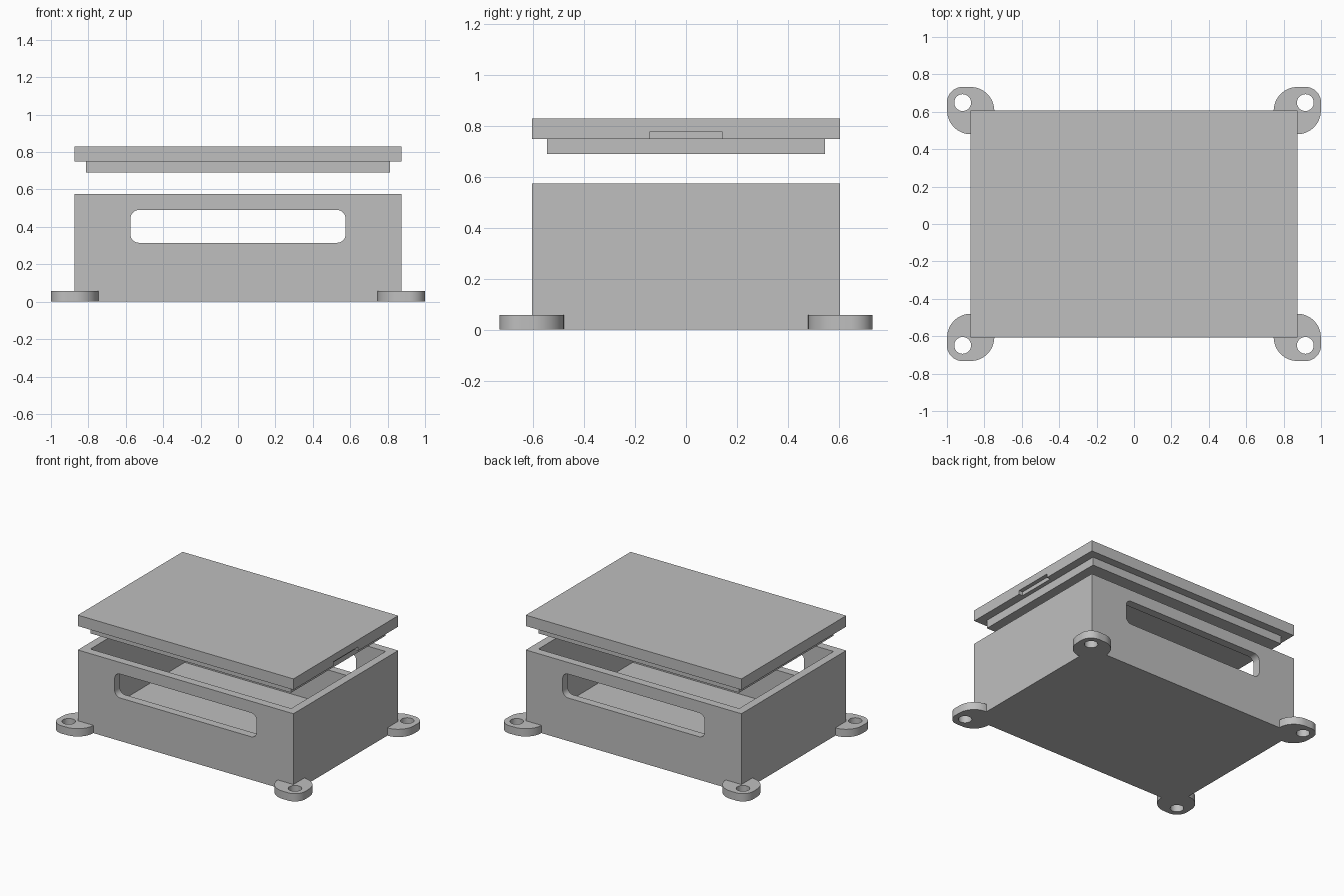
import bpy
import bmesh
from math import cos, sin, pi, radians

if "Cube" in bpy.data.objects:
    bpy.data.objects.remove(bpy.data.objects["Cube"], do_unlink=True)

HX, HY, H = 0.873, 0.606, 0.575      # box half sizes and height
WALL, FLOOR, LUG_H = 0.06, 0.06, 0.057

grey = bpy.data.materials.new("light grey plastic")
grey.use_nodes = True
COLOUR = (0.52, 0.52, 0.52, 1)
grey.diffuse_color = COLOUR
grey.node_tree.nodes["Principled BSDF"].inputs["Base Color"].default_value = COLOUR


def finish(name, bm):
    bmesh.ops.recalc_face_normals(bm, faces=bm.faces)
    mesh = bpy.data.meshes.new(name)
    bm.to_mesh(mesh)
    bm.free()
    mesh.materials.append(grey)
    obj = bpy.data.objects.new(name, mesh)
    bpy.context.collection.objects.link(obj)
    return obj


def block(name, lo, hi):
    bm = bmesh.new()
    bmesh.ops.create_cube(bm, size=1)
    for v in bm.verts:
        for i in range(3):
            v.co[i] = lo[i] if v.co[i] < 0 else hi[i]
    return finish(name, bm)


def prism(name, points, direction):
    """Extrude a closed outline of 3D points along a direction."""
    bm = bmesh.new()
    face = bm.faces.new([bm.verts.new(p) for p in points])
    new = bmesh.ops.extrude_face_region(bm, geom=[face])["geom"]
    bmesh.ops.translate(bm, vec=direction,
                        verts=[g for g in new if isinstance(g, bmesh.types.BMVert)])
    return finish(name, bm)


def arc(cx, cy, r, start, end, steps):
    return [(cx + r * cos(a), cy + r * sin(a))
            for a in (start + (end - start) * i / steps for i in range(steps + 1))]


def boolean(target, tool, operation):
    mod = target.modifiers.new(operation.title(), "BOOLEAN")
    mod.object, mod.operation, mod.solver = tool, operation, "EXACT"
    bpy.context.view_layer.objects.active = target
    bpy.ops.object.modifier_apply(modifier=mod.name)
    bpy.data.objects.remove(tool, do_unlink=True)


# Open box with a floor
box = block("box_body", (-HX, -HY, 0), (HX, HY, H))
boolean(box, block("cavity", (WALL - HX, WALL - HY, FLOOR), (HX - WALL, HY - WALL, 1)),
        "DIFFERENCE")

# Rounded window through the front and back walls
WX, Z0, Z1, R = 0.575, 0.315, 0.49, 0.045
outline = []
for i, (cx, cz) in enumerate([(WX - R, Z1 - R), (R - WX, Z1 - R),
                              (R - WX, Z0 + R), (WX - R, Z0 + R)]):
    outline += arc(cx, cz, R, i * pi / 2, (i + 1) * pi / 2, 8)
boolean(box, prism("window", [(x, -1, z) for x, z in outline], (0, 2, 0)), "DIFFERENCE")

# Mounting lugs: a wide round at each corner drawn out to a smaller round at the hole
BIG, SMALL, OFF, HOLE = 0.126, 0.084, 0.043, 0.045
lug = (arc(OFF, OFF, SMALL, 0, pi / 2, 16) + arc(0, 0, BIG, pi / 2, 2 * pi, 40))
for sx in (-1, 1):
    for sy in (-1, 1):
        pts = [(sx * (HX + x), sy * (HY + y), 0) for x, y in lug]
        boolean(box, prism("lug", pts, (0, 0, LUG_H)), "UNION")
        ring = arc(sx * (HX + OFF), sy * (HY + OFF), HOLE, 0, 2 * pi, 32)[:-1]
        boolean(box, prism("hole", [(x, y, -0.1) for x, y in ring], (0, 0, 0.3)),
                "DIFFERENCE")

# Lid plate with a pry notch on its left edge, and the insert below it
lid = block("lid", (-HX, -HY, 0.75), (HX, HY, 0.83))
boolean(lid, block("insert", (-0.813, -0.547, 0.69), (0.813, 0.547, 0.76)), "UNION")
boolean(lid, block("notch", (HX - 0.03, -0.143, 0.7), (HX + 0.1, 0.143, 0.778)),
        "DIFFERENCE")

for obj in (box, lid):
    bpy.ops.object.select_all(action="DESELECT")
    obj.select_set(True)
    bpy.context.view_layer.objects.active = obj
    bpy.ops.object.shade_smooth_by_angle(angle=radians(30))
